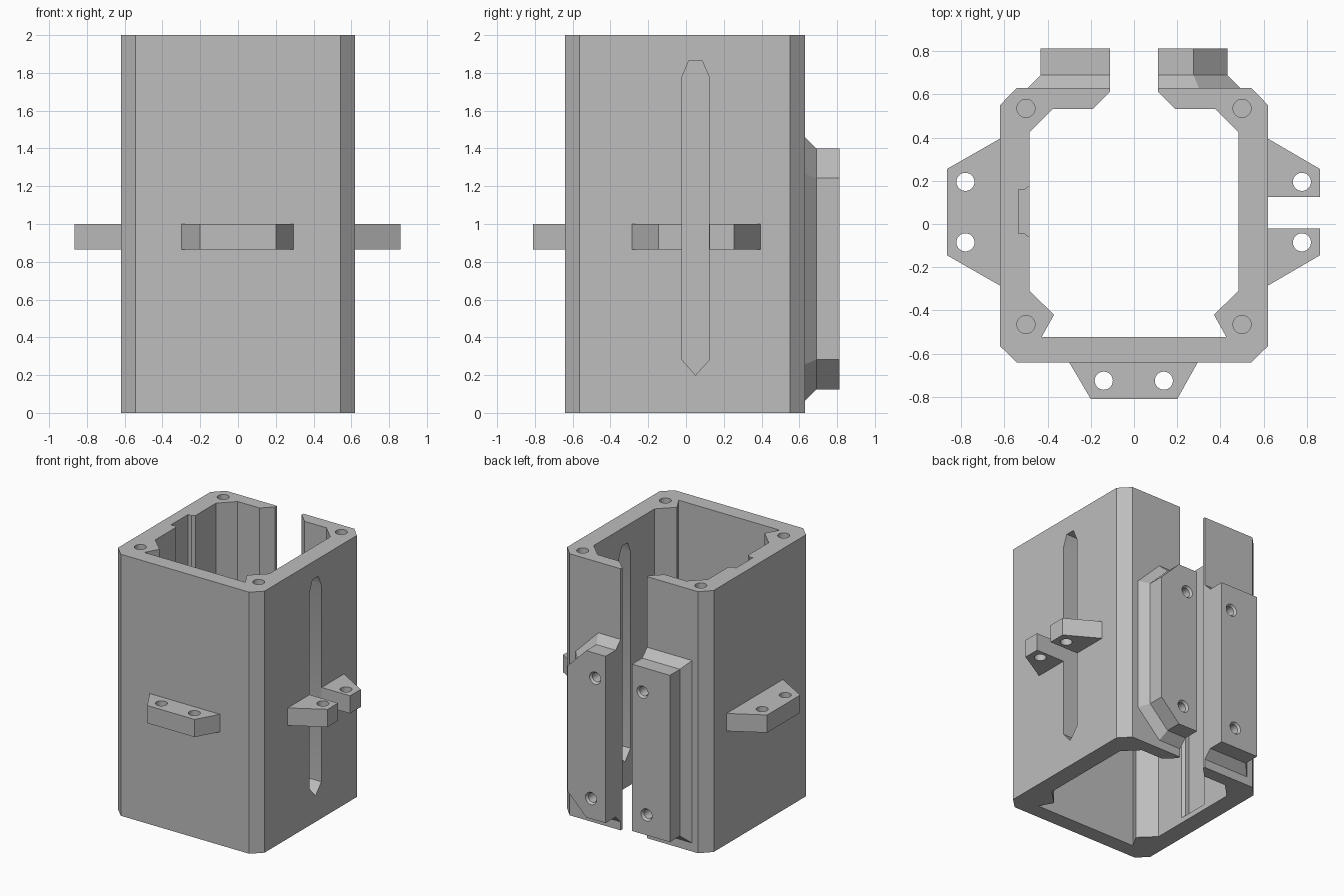
import bpy, bmesh, math
from mathutils import Vector

if "Cube" in bpy.data.objects:
    bpy.data.objects.remove(bpy.data.objects["Cube"])

grey = bpy.data.materials.new("plain grey")
grey.diffuse_color = (0.51, 0.51, 0.51, 1)
grey.use_nodes = True
grey.node_tree.nodes["Principled BSDF"].inputs["Base Color"].default_value = grey.diffuse_color


def loft(bm, rings):
    """Closed solid through rings holding equal numbers of points."""
    vs = [[bm.verts.new(p) for p in r] for r in rings]
    n = len(vs[0])
    new = [bm.faces.new(vs[0][::-1]), bm.faces.new(vs[-1])]
    for a, b in zip(vs, vs[1:]):
        for i in range(n):
            j = (i + 1) % n
            new.append(bm.faces.new((a[i], a[j], b[j], b[i])))
    bmesh.ops.recalc_face_normals(bm, faces=new)


def prism_z(bm, pts, z0, z1):
    loft(bm, [[(x, y, z) for x, y in pts] for z in (z0, z1)])


def prism_x(bm, pts, x0, x1):
    loft(bm, [[(x, y, z) for y, z in pts] for x in (x0, x1)])


def circle(cx, cy, r, n=24):
    return [(cx + r * math.cos(2 * math.pi * i / n),
             cy + r * math.sin(2 * math.pi * i / n)) for i in range(n)]


def make(name, bm):
    me = bpy.data.meshes.new(name)
    bm.to_mesh(me)
    bm.free()
    ob = bpy.data.objects.new(name, me)
    bpy.context.collection.objects.link(ob)
    me.materials.append(grey)
    return ob


def cut(ob, bm):
    """Subtract the solids in bm, then discard the cutter."""
    cutter = make("cutter", bm)
    cutter.hide_render = True
    mod = ob.modifiers.new("cut", 'BOOLEAN')
    mod.operation, mod.solver, mod.object = 'DIFFERENCE', 'EXACT', cutter
    dg = bpy.context.evaluated_depsgraph_get()
    me = bpy.data.meshes.new_from_object(ob.evaluated_get(dg))
    ob.modifiers.clear()
    ob.data = me
    bpy.data.objects.remove(cutter)
    bpy.context.view_layer.objects.active = ob
    ob.select_set(True)
    bpy.ops.object.shade_smooth_by_angle(angle=math.radians(30))
    ob.select_set(False)


# Tube body: half profile, mirrored, open at the back
half = [(0.112, 0.63), (0.543, 0.63), (0.62, 0.55), (0.62, -0.565),
        (0.543, -0.64)]
inner = [(0.427, -0.522), (0.37, -0.42), (0.483, -0.31), (0.483, 0.425),
         (0.375, 0.532), (0.19, 0.532), (0.112, 0.61)]
mirror = lambda pts: [(-x, y) for x, y in reversed(pts)]
bm = bmesh.new()
prism_z(bm, half + mirror(half) + mirror(inner) + inner, 0, 2)
body = make("tube_body", bm)

bm = bmesh.new()
# Blind corner screw holes
for x in (-0.5, 0.5):
    for y in (-0.465, 0.535):
        prism_z(bm, circle(x, y, 0.042), 1.6, 2.1)
# Pointed slot through the right wall
prism_x(bm, [(-0.02, 0.28), (0.05, 0.2), (0.122, 0.28), (0.122, 1.78),
             (0.085, 1.865), (0.015, 1.865), (-0.02, 1.78)], 0.4, 0.7)
# Groove down the inside of the left wall
prism_z(bm, [(-0.535, -0.045), (-0.505, -0.045), (-0.483, -0.062),
             (-0.4, -0.062), (-0.4, 0.177), (-0.483, 0.177),
             (-0.505, 0.16), (-0.535, 0.16)], 0.04, 2.1)
cut(body, bm)

# Mounting lugs with vertical through holes
lugs = {
    "front_lug": ([(-0.3, -0.64), (-0.2, -0.81), (0.2, -0.81), (0.295, -0.64)],
                  [(-0.14, -0.725), (0.138, -0.725)]),
    "left_lug": ([(-0.62, 0.395), (-0.865, 0.255), (-0.865, -0.145),
                  (-0.62, -0.285)], [(-0.78, 0.195), (-0.78, -0.085)]),
    "right_rear_lug": ([(0.62, 0.395), (0.86, 0.255), (0.86, 0.125),
                        (0.62, 0.125)], [(0.777, 0.195)]),
    "right_front_lug": ([(0.62, -0.02), (0.86, -0.02), (0.86, -0.145),
                         (0.62, -0.285)], [(0.777, -0.085)]),
}
for name, (pts, holes) in lugs.items():
    bm = bmesh.new()
    prism_z(bm, pts, 0.865, 1.0)
    lug = make(name, bm)
    bm = bmesh.new()
    for x, y in holes:
        prism_z(bm, circle(x, y, 0.042), 0.8, 1.1)
    cut(lug, bm)


# Back clamp plates with flared base and screw holes
def clamp(name, side, c):
    def ring(y, o):
        t = o * math.tan(math.pi / 8) if c > 0.01 else o
        x1, lo, hi = 0.432 + o, 0.125 - o, 1.4 + o
        k = 0.432 - c + t
        q = 0.125 + c - t
        p = 1.4 - c + t
        if c <= 0.01:
            pts = [(0.112, lo), (x1, lo), (x1, hi), (0.112, hi)]
        else:
            pts = [(0.112, lo), (k, lo), (x1, q), (x1, p), (k, hi), (0.112, hi)]
        return [(side * x, y, z) for x, z in pts]
    bm = bmesh.new()
    loft(bm, [ring(0.63, 0.06), ring(0.69, 0), ring(0.812, 0)])
    ob = make(name, bm)
    bm = bmesh.new()
    for x, z in ((0.2, 1.21), (0.235, 0.28)):
        loft(bm, [[(px, y, pz) for px, pz in circle(side * x, z, r)]
                  for y, r in ((0.68, 0.035), (0.795, 0.035),
                               (0.812, 0.047), (0.85, 0.047))])
    cut(ob, bm)


clamp("right_clamp_plate", 1, 0.157)
clamp("left_clamp_plate", -1, 0)
